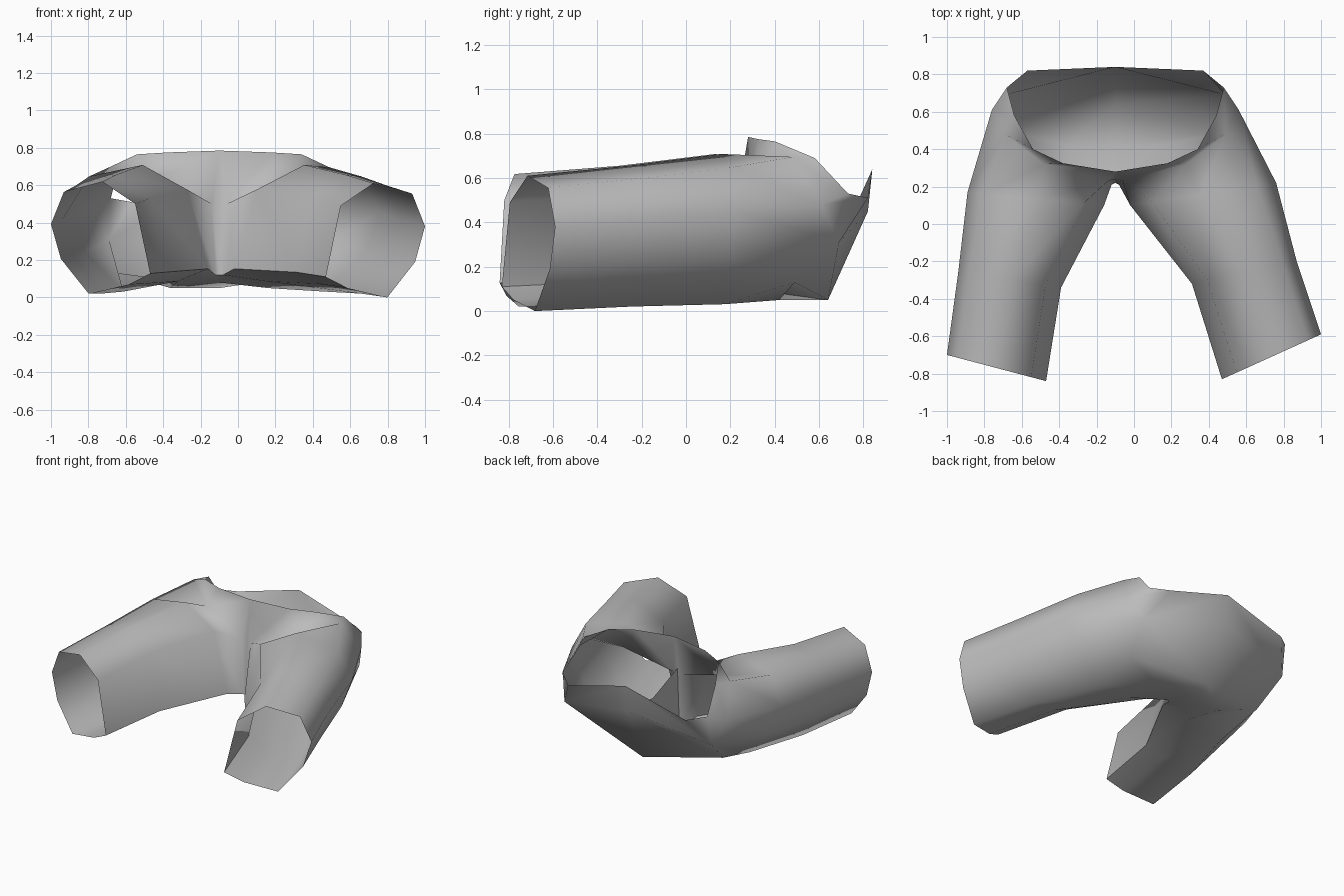
import bpy, bmesh, math
from mathutils import Vector

cube = bpy.data.objects.get("Cube")
if cube:
    bpy.data.objects.remove(cube, do_unlink=True)

SEAM = -0.1  # x of the centre seam

# Leg section: (share from inner to outer side, height), starting at the top
SECTION = [(0.48, 0.62), (0.87, 0.565), (1, 0.39), (0.9, 0.2),
           (0.62, 0.01), (0.22, 0.06), (0, 0.12), (0.15, 0.5)]

# Leg rings from cuff to groin: inner xy, outer xy, height scale, lift
LEGS = {
    -1: [((-0.47, -0.84), (-1.0, -0.70), 0.98, 0.01),
         ((-0.39, -0.34), (-0.94, -0.26), 1.04, 0.01),
         ((-0.16, 0.1), (-0.89, 0.17), 1.11, 0.02)],
    1: [((0.47, -0.83), (1.0, -0.59), 1.0, -0.01),
        ((0.31, -0.32), (0.87, -0.20), 1.04, 0.01),
        ((-0.02, 0.1), (0.76, 0.22), 1.11, 0.02)],
}

# Hip fold: distance from seam, y, z
HIP = [(0.38, 0.32, 0.62), (0.59, 0.48, 0.695), (0.66, 0.61, 0.48), (0.59, 0.69, 0.31),
       (0.54, 0.49, 0.13), (0.26, 0.42, 0.05), (0.02, 0.21, 0.12), (0.04, 0.23, 0.5)]

# Waist rim and centre seam, grouped by the hip point they join
RIM = [[(0.28, 0.325, 0.775), (0.44, 0.4, 0.765)], [(0.54, 0.58, 0.69)],
       [(0.58, 0.73, 0.53)],
       [(0.47, 0.82, 0.51), (0, 0.84, 0.64), (0, 0.82, 0.45)],
       [(0, 0.64, 0.05)], [(0, 0.42, 0.08)], [(0, 0.22, 0.12)],
       [(0, 0.24, 0.54), (0, 0.28, 0.785)]]

# Upright panel inside, along the centre seam: y, z
PANEL = [(0.24, 0.54), (0.52, 0.43), (0.82, 0.45), (0.64, 0.05), (0.42, 0.08), (0.22, 0.12)]


def leg_ring(inner, outer, scale, lift):
    a, b = Vector(inner), Vector(outer)
    return [(*a.lerp(b, u), z * scale + lift) for u, z in SECTION]


def build_half(bm, side):
    def place(p):
        return bm.verts.new((SEAM + side * p[0], p[1], p[2]))

    def face(*verts):
        bm.faces.new(verts if side > 0 else verts[::-1])

    rings = [[bm.verts.new(p) for p in leg_ring(*spec)] for spec in LEGS[side]]
    rings.append([place(p) for p in HIP])
    rim = [[place(p) for p in group] for group in RIM]
    n = len(SECTION)
    # Leg tube
    for low, high in zip(rings, rings[1:]):
        for i in range(n):
            j = (i + 1) % n
            face(low[i], low[j], high[j], high[i])
    # Seat and front panel
    hip = rings[-1]
    for i in range(n):
        j = (i + 1) % n
        for a, b in zip(rim[i], rim[i][1:]):
            face(hip[i], b, a)
        face(hip[i], hip[j], rim[j][0], rim[i][-1])


def finish(name, bm, material):
    mesh = bpy.data.meshes.new(name)
    bm.to_mesh(mesh)
    bm.free()
    mesh.materials.append(material)
    obj = bpy.data.objects.new(name, mesh)
    bpy.context.collection.objects.link(obj)
    return obj


# Cloth material
cloth = bpy.data.materials.new("grey cloth")
cloth.use_nodes = True
color = (0.5, 0.5, 0.5, 1)
cloth.diffuse_color = color
cloth.node_tree.nodes["Principled BSDF"].inputs["Base Color"].default_value = color

# Shorts
bm = bmesh.new()
for side in (-1, 1):
    build_half(bm, side)
bmesh.ops.remove_doubles(bm, verts=bm.verts[:], dist=0.001)
bmesh.ops.recalc_face_normals(bm, faces=bm.faces[:])
shorts = finish("shorts", bm, cloth)
bpy.context.view_layer.objects.active = shorts
shorts.select_set(True)
bpy.ops.object.shade_smooth_by_angle(angle=math.radians(75))

# Seam panel
bm = bmesh.new()
bm.faces.new([bm.verts.new((SEAM, y, z)) for y, z in PANEL])
finish("seam_panel", bm, cloth)
